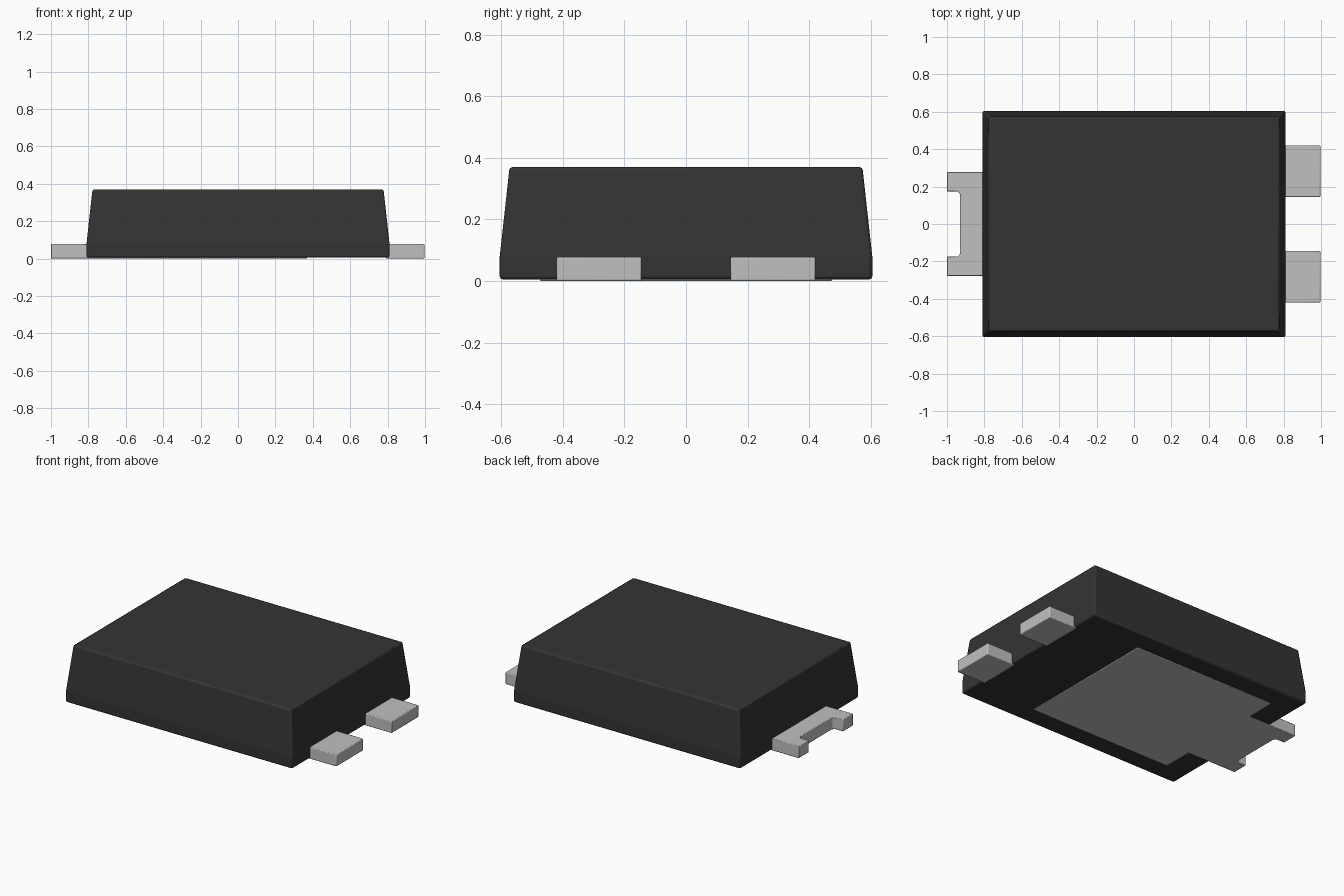
import bpy, bmesh, math

old = bpy.data.objects.get("Cube")
if old:
    bpy.data.objects.remove(old, do_unlink=True)


def material(name, value):
    m = bpy.data.materials.new(name)
    m.use_nodes = True
    colour = (value, value, value, 1.0)
    m.diffuse_color = colour
    m.node_tree.nodes["Principled BSDF"].inputs["Base Color"].default_value = colour
    return m


black_plastic = material("black plastic", 0.034)
tinned_metal = material("tinned metal", 0.53)


def finish(bm, name, mat, bevel):
    """Turn a bmesh into a softly bevelled object."""
    bmesh.ops.recalc_face_normals(bm, faces=bm.faces)
    mesh = bpy.data.meshes.new(name)
    bm.to_mesh(mesh)
    bm.free()
    mesh.materials.append(mat)
    obj = bpy.data.objects.new(name, mesh)
    bpy.context.collection.objects.link(obj)
    mod = obj.modifiers.new("soft edges", "BEVEL")
    mod.width = bevel
    mod.segments = 2
    mod.limit_method = "ANGLE"
    mod.angle_limit = math.radians(30)
    bpy.ops.object.select_all(action="DESELECT")
    obj.select_set(True)
    bpy.context.view_layer.objects.active = obj
    bpy.ops.object.shade_smooth_by_angle(angle=math.radians(4))
    return obj


def plate(name, outline, z0, z1, mat, bevel):
    """Extrude a flat outline upwards from z0 to z1."""
    bm = bmesh.new()
    face = bm.faces.new([bm.verts.new((x, y, z0)) for x, y in outline])
    grown = bmesh.ops.extrude_face_region(bm, geom=[face])["geom"]
    top = [v for v in grown if isinstance(v, bmesh.types.BMVert)]
    bmesh.ops.translate(bm, verts=top, vec=(0, 0, z1 - z0))
    return finish(bm, name, mat, bevel)


# Moulded body: straight foot, then tapered walls
bm = bmesh.new()
rings = []
for hx, hy, z in [(0.81, 0.605, 0.005), (0.81, 0.605, 0.08), (0.778, 0.573, 0.37)]:
    rings.append([bm.verts.new((sx * hx, sy * hy, z))
                  for sx, sy in [(-1, -1), (1, -1), (1, 1), (-1, 1)]])
for low, high in zip(rings, rings[1:]):
    for i in range(4):
        j = (i + 1) % 4
        bm.faces.new((low[i], low[j], high[j], high[i]))
bm.faces.new(rings[0][::-1])
bm.faces.new(rings[-1])
finish(bm, "body", black_plastic, 0.01)

# Two leads on the right-hand end
for name, side in [("front_lead", -1), ("back_lead", 1)]:
    a, b = sorted((side * 0.145, side * 0.42))
    plate(name, [(0.79, a), (0.997, a), (0.997, b), (0.79, b)],
          0.0, 0.078, tinned_metal, 0.005)

# Heat pad under the body, narrowing to a notched tab with rounded inner corners
half = [(0.37, 0.475), (-0.65, 0.475), (-0.65, 0.277), (-1.0, 0.277), (-1.0, 0.175)]
r = 0.022
half += [(-0.93 - r + r * math.sin(t), 0.175 - r + r * math.cos(t))
         for t in [i * math.pi / 8 for i in range(5)]]
outline = half + [(x, -y) for x, y in reversed(half)]
plate("heat_pad_tab", outline, 0.0, 0.078, tinned_metal, 0.004)
